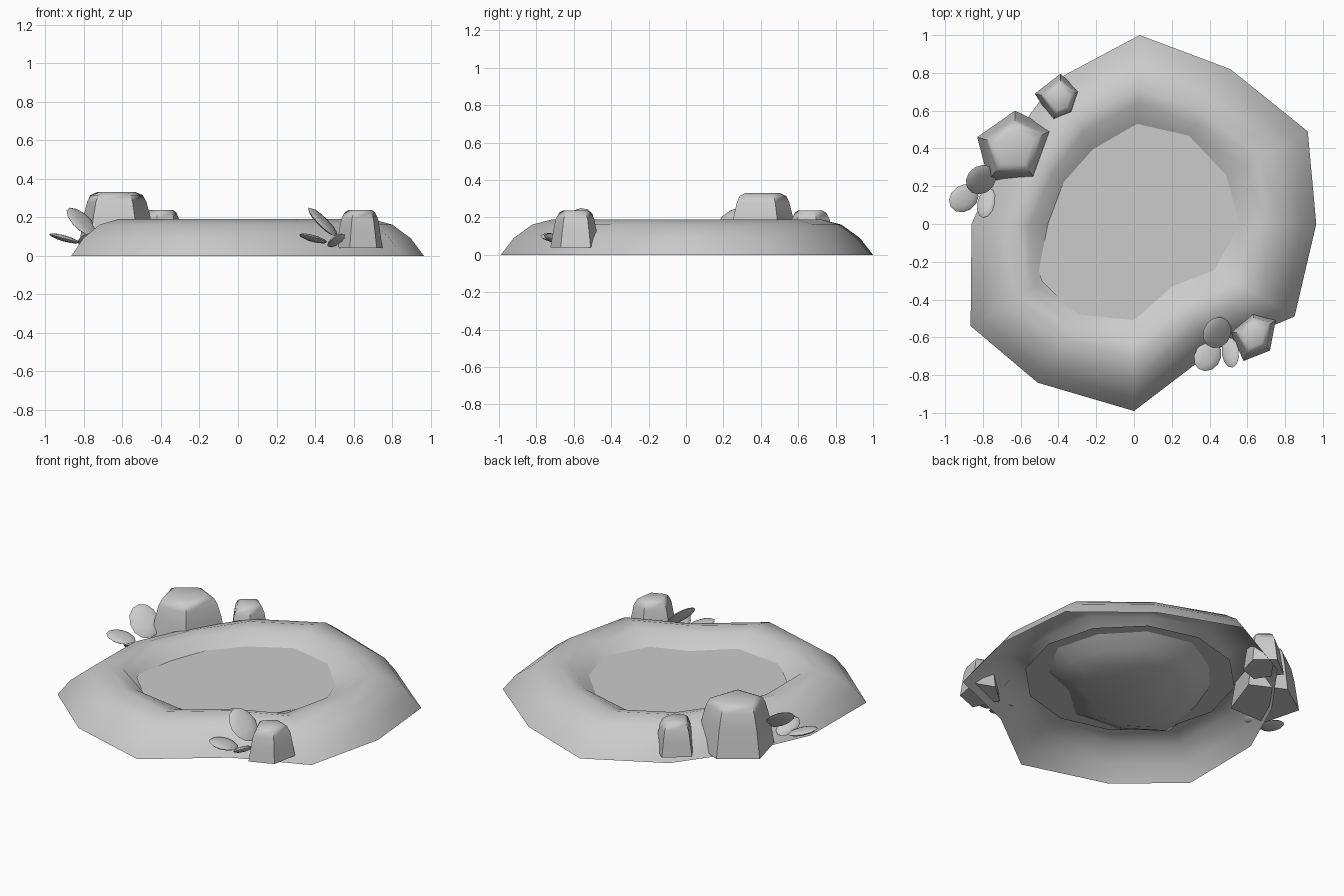
import bpy, bmesh, math
from mathutils import Matrix, Vector

if "Cube" in bpy.data.objects:
    bpy.data.objects.remove(bpy.data.objects["Cube"])


def finish(name, bm, angle):
    bmesh.ops.recalc_face_normals(bm, faces=bm.faces)
    me = bpy.data.meshes.new(name)
    bm.to_mesh(me)
    bm.free()
    ob = bpy.data.objects.new(name, me)
    bpy.context.collection.objects.link(ob)
    bpy.ops.object.select_all(action='DESELECT')
    ob.select_set(True)
    bpy.context.view_layer.objects.active = ob
    bpy.ops.object.shade_smooth_by_angle(angle=math.radians(angle))
    return ob


def loft(name, rings, cap_start, cap_end, angle):
    bm = bmesh.new()
    loops = [[bm.verts.new(p) for p in ring] for ring in rings]
    n = len(loops[0])
    for a, b in zip(loops, loops[1:]):
        for i in range(n):
            j = (i + 1) % n
            bm.faces.new((a[i], a[j], b[j], b[i]))
    if cap_start:
        bm.faces.new(loops[0][::-1])
    if cap_end:
        bm.faces.new(loops[-1])
    return finish(name, bm, angle)


# Irregular bank: open underneath, rolling over a rim into a bowl
outline = [(0.965, 0), (0.92, 0.49), (0.51, 0.82), (0.03, 1.0), (-0.42, 0.76),
           (-0.68, 0.40), (-0.86, 0), (-0.865, -0.54), (-0.51, -0.84),
           (0, -0.99), (0.42, -0.67), (0.85, -0.49)]
inner = [0.58, 0.53, 0.57, 0.53, 0.52, 0.55, 0.53, 0.60, 0.57, 0.515, 0.49, 0.50]
profile = [(1, 0), (0.93, 0.09), (0.83, 0.162), (0.72, 0.19), (0.64, 0.172)]
rings = [[(x * f, y * f, z) for x, y in outline] for f, z in profile]
for k, z in ((1, 0.115), (0.82, 0.06), (0.64, 0.02)):
    rings.append([(x * f * k, y * f * k, z) for (x, y), f in zip(outline, inner)])
bank = loft("pond_bank", rings, False, True, 50)
# keep the outside of the shell facing up
if sum(p.normal.z * p.area for p in bank.data.polygons) < 0:
    bank.data.flip_normals()

# Water sheet
bm = bmesh.new()
bmesh.ops.create_circle(bm, cap_ends=True, segments=12, radius=0.60,
                        matrix=Matrix.Translation((0.03, 0, 0.115)))
water = finish("water", bm, 30)
if water.data.polygons[0].normal.z < 0:
    water.data.flip_normals()


# Five-sided rocks
def rock(name, pts, prof):
    cx = sum(p[0] for p in pts) / len(pts)
    cy = sum(p[1] for p in pts) / len(pts)
    rings = [[(cx + (x - cx) * f, cy + (y - cy) * f, z) for x, y in pts] for f, z in prof]
    loft(name, rings, True, True, 50)


small = [(1, 0.04), (0.9, 0.12), (0.8, 0.19), (0.66, 0.225), (0.5, 0.238)]
rock("big_rock", [(-0.63, 0.60), (-0.83, 0.46), (-0.77, 0.23), (-0.52, 0.23), (-0.425, 0.50)],
     [(1, 0.02), (0.86, 0.20), (0.76, 0.28), (0.67, 0.315), (0.5, 0.33)])
rock("back_rock", [(-0.39, 0.795), (-0.525, 0.69), (-0.43, 0.54), (-0.32, 0.58), (-0.285, 0.705)], small)
rock("front_rock", [(0.63, -0.465), (0.51, -0.57), (0.58, -0.725), (0.72, -0.67), (0.75, -0.51)], small)


# Leaf clusters: centre, long axis, normal hint, half length, half width
leaves = [((0, 0, 0.175), (-0.7, 0.12, 0.72), (0.7, -0.25, 0.68), 0.105, 0.085),
          ((-0.05, -0.125, 0.09), (-0.55, -0.75, 0.22), (0.25, 0.1, 1), 0.085, 0.07),
          ((0.07, -0.105, 0.08), (0.15, -0.9, 0.3), (-0.5, 0.2, 1), 0.085, 0.05)]


def cluster(name, loc, turn):
    place = Matrix.Translation(loc) @ Matrix.Rotation(math.radians(turn), 4, 'Z')
    for i, (c, axis, hint, length, width) in enumerate(leaves):
        u = Vector(axis).normalized()
        v = Vector(hint).cross(u).normalized()
        w = u.cross(v)
        rot = Matrix((u, v, w)).transposed().to_4x4()
        bm = bmesh.new()
        bmesh.ops.create_uvsphere(
            bm, u_segments=12, v_segments=6, radius=1,
            matrix=place @ Matrix.Translation(c) @ rot @ Matrix.Diagonal((length, width, 0.016, 1)))
        finish(f"{name}_leaf_{i + 1}", bm, 60)


cluster("front", (0.44, -0.575, 0), 0)
cluster("side", (-0.81, 0.235, 0), -21)
